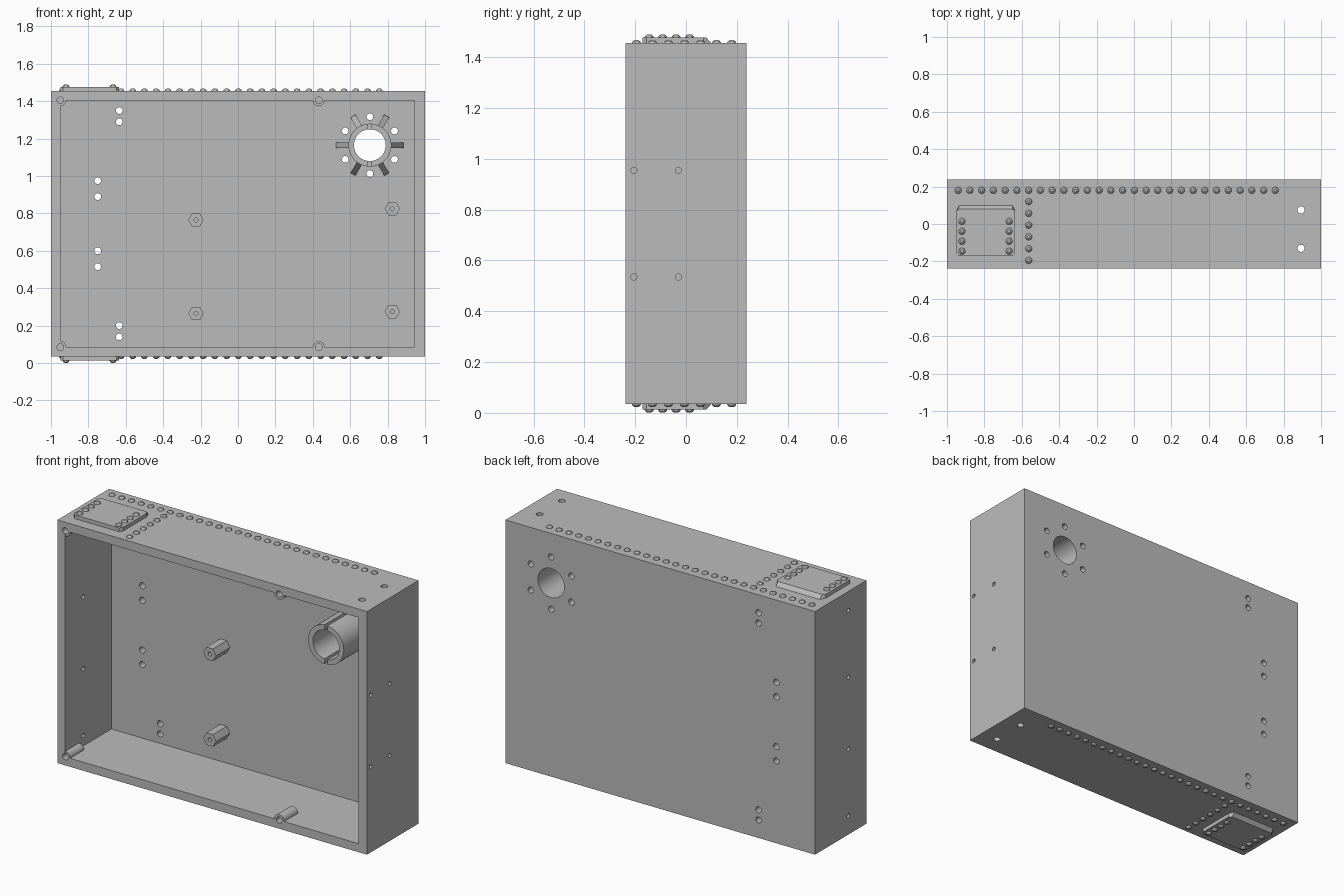
import bpy, bmesh, math
from mathutils import Matrix, Vector

if "Cube" in bpy.data.objects:
    bpy.data.objects.remove(bpy.data.objects["Cube"])

GREY = (0.5, 0.5, 0.5, 1)
mat = bpy.data.materials.new("plain grey")
mat.use_nodes = True
mat.diffuse_color = GREY
mat.node_tree.nodes["Principled BSDF"].inputs["Base Color"].default_value = GREY

HALF_Y, BOTTOM, TOP = 0.238, 0.035, 1.455
MID = (BOTTOM + TOP) / 2
BACK = 0.188        # inner face of the back wall
TURN = {"x": Matrix.Rotation(math.pi / 2, 4, "Y"),
        "y": Matrix.Rotation(math.pi / 2, 4, "X"),
        "z": Matrix.Identity(4)}


def cyl(bm, axis, centre, r, depth, n=24, spin=0, r2=None):
    m = Matrix.Translation(centre) @ TURN[axis] @ Matrix.Rotation(spin, 4, "Z")
    bmesh.ops.create_cone(bm, cap_ends=True, segments=n, radius1=r,
                          radius2=r if r2 is None else r2, depth=depth, matrix=m)


def ycyl(bm, x, z, r, y0, y1, n=24, spin=0):
    cyl(bm, "y", (x, (y0 + y1) / 2, z), r, abs(y1 - y0), n, spin)


def box(bm, lo, hi):
    lo, hi = Vector(lo), Vector(hi)
    m = Matrix.Translation((lo + hi) / 2) @ Matrix.Diagonal((*(hi - lo), 1))
    bmesh.ops.create_cube(bm, size=1, matrix=m)


def make(name, bm, smooth=True):
    bmesh.ops.recalc_face_normals(bm, faces=bm.faces)
    me = bpy.data.meshes.new(name)
    bm.to_mesh(me)
    bm.free()
    ob = bpy.data.objects.new(name, me)
    bpy.context.collection.objects.link(ob)
    me.materials.append(mat)
    if smooth:
        shade(ob)
    return ob


def select(ob):
    bpy.ops.object.select_all(action="DESELECT")
    ob.select_set(True)
    bpy.context.view_layer.objects.active = ob


def shade(ob):
    select(ob)
    bpy.ops.object.shade_smooth_by_angle(angle=math.radians(35))


def cut(ob, bm):
    cutter = make("cutter", bm, False)
    cutter.hide_render = True
    mod = ob.modifiers.new("cut", "BOOLEAN")
    mod.operation, mod.solver, mod.object = "DIFFERENCE", "EXACT", cutter
    select(ob)
    bpy.ops.object.modifier_apply(modifier=mod.name)
    bpy.data.objects.remove(cutter)
    shade(ob)


# Housing: box open at the front
bm = bmesh.new()
box(bm, (-1, -HALF_Y, BOTTOM), (1, HALF_Y, TOP))
housing = make("housing", bm, False)
bm = bmesh.new()
box(bm, (-0.95, -0.5, 0.085), (0.945, BACK, 1.405))
cut(housing, bm)

# Holes through the walls
PORT = (0.705, 1.165)
POSTS = [(x, z) for x in (-0.95, 0.432) for z in (0.085, 1.405)]
bm = bmesh.new()
for x, offset in ((-0.635, 0.605), (-0.635, 0.545), (-0.75, 0.23), (-0.75, 0.145)):
    for s in (-1, 1):
        ycyl(bm, x, MID + s * offset, 0.018, 0.15, 0.3)
ycyl(bm, *PORT, 0.085, 0.15, 0.3, 48)
for i in range(6):
    a = math.radians(30 + 60 * i)
    ycyl(bm, PORT[0] + 0.152 * math.cos(a), PORT[1] + 0.152 * math.sin(a), 0.018, 0.15, 0.3)
for z in (BOTTOM, TOP):
    for y in (-0.13, 0.075):
        cyl(bm, "z", (0.893, y, z), 0.019, 0.2)
for z in (0.535, 0.955):
    for y in (-0.205, -0.03):
        cyl(bm, "x", (0.98, y, z), 0.012, 0.2)
for z in (0.145, 0.535, 0.955, 1.345):
    cyl(bm, "x", (-0.98, -0.07, z), 0.012, 0.2)
cut(housing, bm)
bm = bmesh.new()
for x, z in POSTS:
    ycyl(bm, x, z, 0.018, -0.3, -0.13)
cut(housing, bm)

# Screw posts at the rim
for i, (x, z) in enumerate(POSTS):
    bm = bmesh.new()
    ycyl(bm, x, z, 0.032, -HALF_Y + 0.001, -0.11)
    post = make(f"screw_post_{i + 1}", bm, False)
    bm = bmesh.new()
    ycyl(bm, x, z, 0.018, -0.3, -0.13)
    cut(post, bm)

# Hexagonal standoffs on the back wall
for i, (x, z) in enumerate(((-0.225, 0.765), (-0.225, 0.265), (0.825, 0.825), (0.825, 0.275))):
    bm = bmesh.new()
    ycyl(bm, x, z, 0.041, 0.06, BACK + 0.002, 6, math.pi / 2)
    standoff = make(f"standoff_{i + 1}", bm, False)
    bm = bmesh.new()
    ycyl(bm, x, z, 0.011, 0, 0.15)
    cut(standoff, bm)

# Slotted port tube
bm = bmesh.new()
ycyl(bm, *PORT, 0.115, -0.195, BACK, 48)
tube = make("port_tube", bm, False)
bm = bmesh.new()
ycyl(bm, *PORT, 0.085, -0.3, 0.3, 48)
cut(tube, bm)
bm = bmesh.new()
box(bm, (PORT[0] - 0.01, -0.3, PORT[1] - 0.2), (PORT[0] + 0.01, 0.1, PORT[1] + 0.2))
cut(tube, bm)

# Triangular gussets around the tube
bm = bmesh.new()
for i in range(6):
    m = Matrix.Translation((PORT[0], 0, PORT[1])) @ Matrix.Rotation(math.radians(60 * i), 4, "Y")
    sides = [[bm.verts.new(m @ Vector((r, y, w))) for r, y in
              ((0.112, BACK), (0.18, BACK), (0.18, BACK - 0.01), (0.112, BACK - 0.12))]
             for w in (-0.015, 0.015)]
    for side in sides:
        bm.faces.new(side)
    for k in range(4):
        n = (k + 1) % 4
        bm.faces.new((sides[0][k], sides[0][n], sides[1][n], sides[1][k]))
make("port_gussets", bm, False)


def rivet(bm, x, y, z, s):
    # Domed head from two stacked cones
    for r, r2, base, h in ((0.018, 0.016, 0, 0.006), (0.016, 0.008, 0.006, 0.006)):
        lower, upper = (r, r2) if s > 0 else (r2, r)
        cyl(bm, "z", (x, y, z + s * (base + h / 2)), lower, h, 16, 0, upper)


# Cover plates and rivets on the top and the underside
OUTLINE = ((-0.95, -0.155), (-0.935, -0.172), (-0.65, -0.172), (-0.635, -0.155),
           (-0.635, 0.068), (-0.65, 0.1), (-0.935, 0.1), (-0.95, 0.068))
for label, z, s in (("top", TOP, 1), ("bottom", BOTTOM, -1)):
    bm = bmesh.new()
    low = [bm.verts.new((x, y, z)) for x, y in OUTLINE]
    high = [bm.verts.new((x, min(y, 0.08), z + s * 0.022)) for x, y in OUTLINE]
    bm.faces.new(low)
    bm.faces.new(high)
    for k in range(8):
        n = (k + 1) % 8
        bm.faces.new((low[k], low[n], high[n], high[k]))
    make(f"{label}_cover_plate", bm, False)

    bm = bmesh.new()
    for i in range(28):
        rivet(bm, -0.94 + 0.0628 * i, 0.18, z, s)
    for i in range(6):
        rivet(bm, -0.563, 0.12 - 0.063 * i, z, s)
    for x in (-0.92, -0.668):
        for i in range(4):
            rivet(bm, x, 0.014 - 0.053 * i, z + s * 0.022, s)
    make(f"{label}_rivets", bm)
